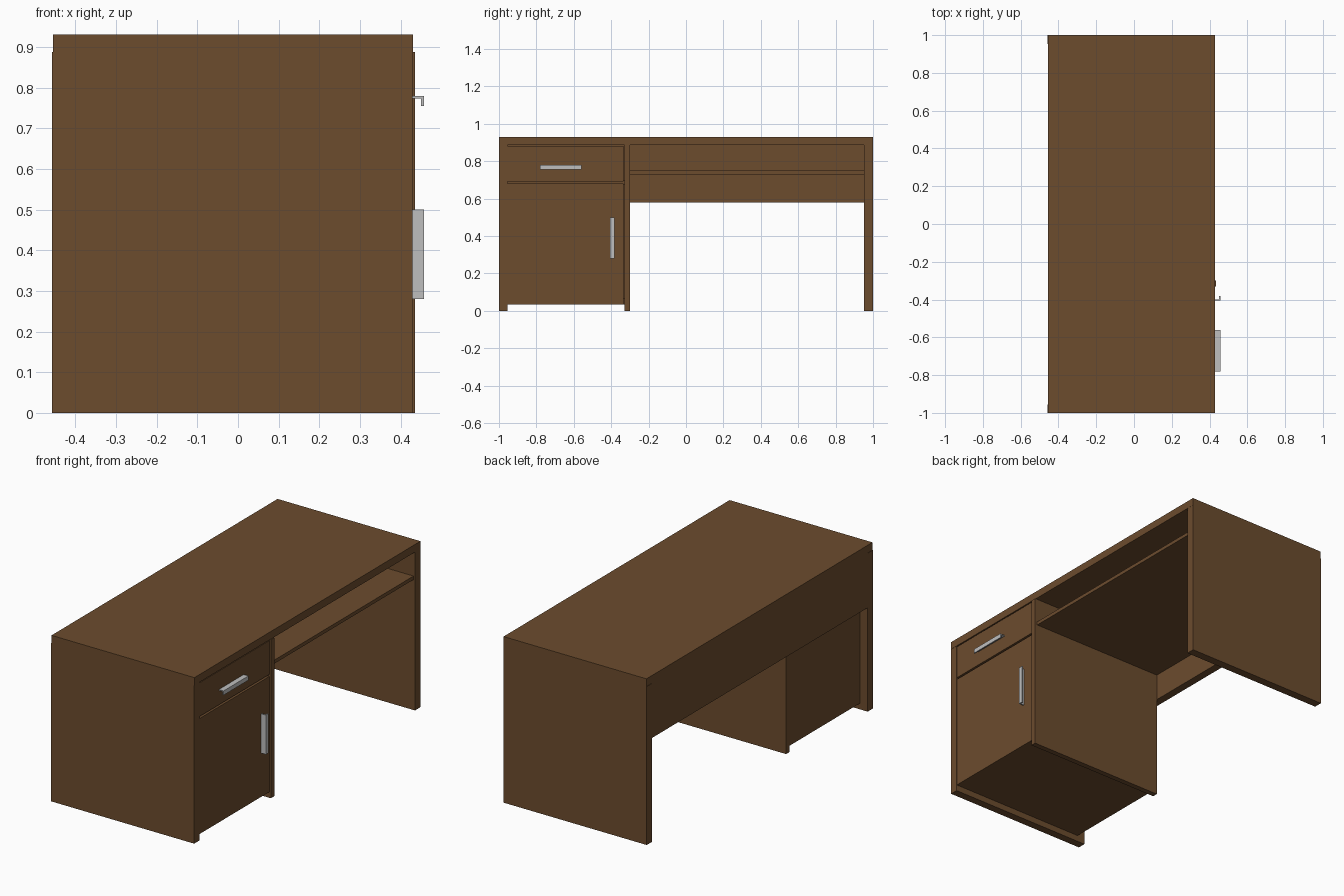
import bpy

if "Cube" in bpy.data.objects:
    bpy.data.objects.remove(bpy.data.objects["Cube"])


def material(name, rgb):
    m = bpy.data.materials.new(name)
    m.diffuse_color = (*rgb, 1.0)
    m.use_nodes = True
    m.node_tree.nodes["Principled BSDF"].inputs["Base Color"].default_value = m.diffuse_color
    return m


wood = material("brown wood", (0.15, 0.072, 0.027))
metal = material("light grey metal", (0.52, 0.52, 0.52))


def mesh_object(name, verts, faces, mat):
    me = bpy.data.meshes.new(name)
    me.from_pydata(verts, [], faces)
    me.materials.append(mat)
    ob = bpy.data.objects.new(name, me)
    bpy.context.collection.objects.link(ob)
    return ob


def box(name, x, y, z, mat=wood):
    """Box from (min, max) ranges."""
    verts = [(a, b, c) for a in x for b in y for c in z]
    faces = [(0, 1, 3, 2), (4, 6, 7, 5), (0, 4, 5, 1),
             (2, 3, 7, 6), (0, 2, 6, 4), (1, 5, 7, 3)]
    return mesh_object(name, verts, faces, mat)


def handle(name, place, start, end):
    """L-shaped pull: profile (outward, sideways) swept from start to end."""
    profile = [(0.425, 0), (0.457, 0), (0.457, -0.024),
               (0.450, -0.024), (0.450, -0.006), (0.425, -0.006)]
    n = len(profile)
    verts = [place(a, b, t) for t in (start, end) for a, b in profile]
    faces = [(i, (i + 1) % n, (i + 1) % n + n, i + n) for i in range(n)]
    faces += [tuple(reversed(range(n))), tuple(range(n, 2 * n))]
    ob = mesh_object(name, verts, faces, metal)
    # consistent outward normals
    import bmesh
    bm = bmesh.new()
    bm.from_mesh(ob.data)
    bmesh.ops.recalc_face_normals(bm, faces=bm.faces)
    bm.to_mesh(ob.data)
    bm.free()


# Top and supporting panels
box("desk_top", (-0.455, 0.43), (-1, 1), (0.887, 0.93))
box("cabinet_outer_panel", (-0.457, 0.429), (-1, -0.955), (0, 0.887))
box("end_panel", (-0.457, 0.429), (0.953, 1), (0, 0.887))
box("cabinet_inner_panel", (-0.41, 0.435), (-0.33, -0.30), (0, 0.887))
box("back_panel", (-0.455, -0.41), (-0.955, 0.953), (0.58, 0.887))
box("shelf", (-0.41, 0.42), (-0.30, 0.953), (0.73, 0.75))

# Cabinet body with door and drawer front
box("cabinet_back", (-0.41, -0.385), (-0.955, -0.33), (0.035, 0.887))
box("cabinet_floor", (-0.385, 0.405), (-0.955, -0.33), (0.035, 0.065))
box("cabinet_divider", (-0.385, 0.405), (-0.955, -0.33), (0.675, 0.70))
box("cabinet_door", (0.405, 0.428), (-0.955, -0.334), (0.035, 0.682))
box("drawer_front", (0.405, 0.428), (-0.955, -0.334), (0.693, 0.882))

# Handles
handle("drawer_handle", lambda a, b, t: (a, t, 0.779 + b), -0.78, -0.56)
handle("door_handle", lambda a, b, t: (a, -0.406 - b, t), 0.28, 0.50)
